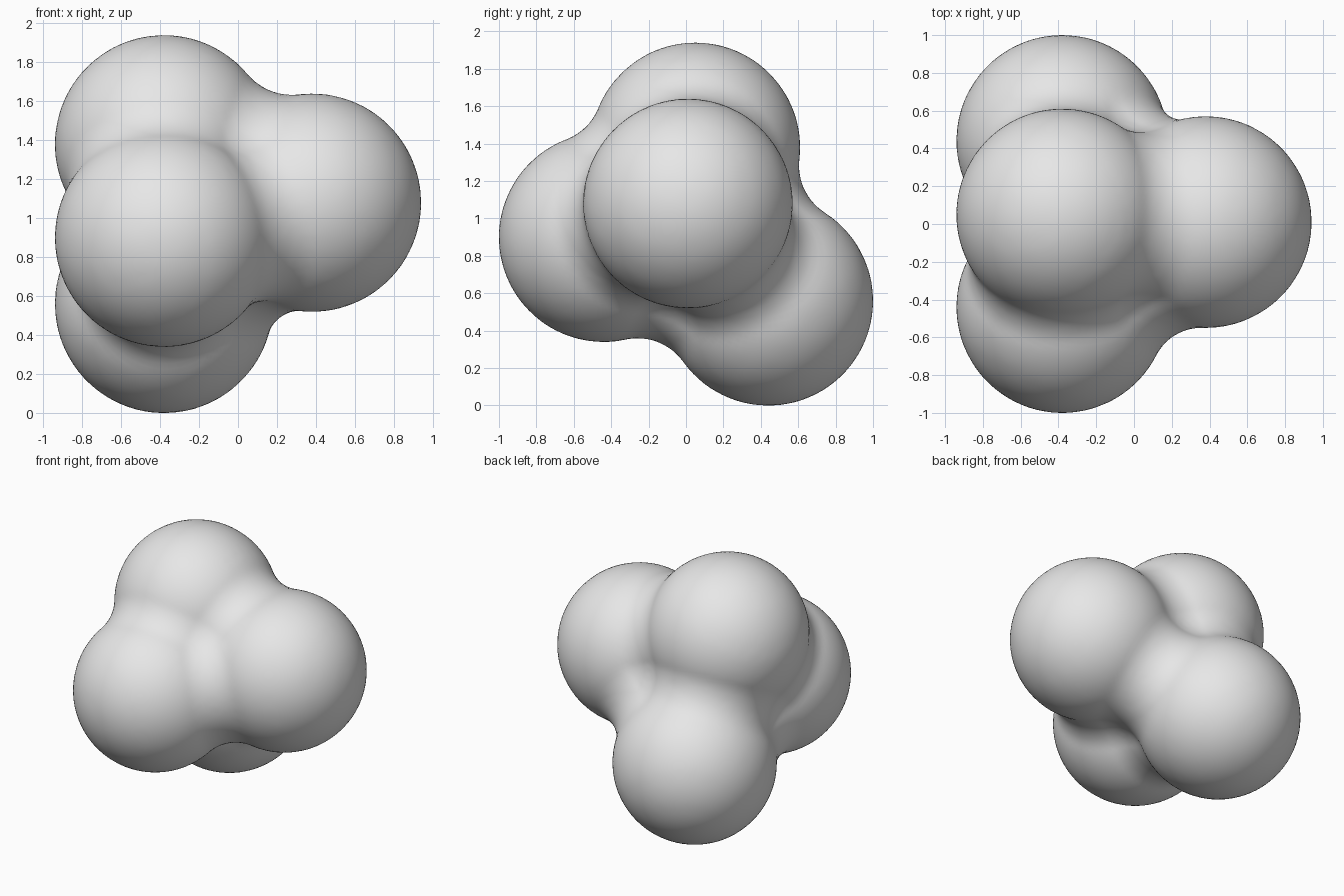
import bpy, bmesh, math
from mathutils import Vector
from mathutils.kdtree import KDTree

if "Cube" in bpy.data.objects:
    bpy.data.objects.remove(bpy.data.objects["Cube"])

R = 0.56      # lobe radius
FILLET = 0.3  # rolling-ball fillet between lobes
BIG = R + FILLET
LOBES = [Vector(c) for c in ((-0.38, 0.05, 1.38), (0.38, 0.01, 1.08),
                             (-0.38, -0.44, 0.90), (-0.38, 0.44, 0.56))]
CORE = sum(LOBES, Vector()) / 4


def unit_sphere(subdivisions):
    bm = bmesh.new()
    bmesh.ops.create_icosphere(bm, subdivisions=subdivisions, radius=1)
    return bm


def exposed(p):
    return all((p - c).length > BIG - 1e-4 for c in LOBES)


# Sample the skin of the enlarged lobes, and the circles where they meet
samples = []
ball = unit_sphere(6)
for c in LOBES:
    samples += [p for p in (c + v.co * BIG for v in ball.verts) if exposed(p)]
ball.free()
for i in range(4):
    for j in range(i):
        axis = LOBES[i] - LOBES[j]
        mid = (LOBES[i] + LOBES[j]) / 2
        rad = math.sqrt(BIG ** 2 - axis.length_squared / 4)
        u = axis.orthogonal().normalized()
        w = axis.normalized().cross(u)
        for k in range(720):
            a = math.tau * k / 720
            p = mid + (u * math.cos(a) + w * math.sin(a)) * rad
            if exposed(p):
                samples.append(p)

tree = KDTree(len(samples))
for i, p in enumerate(samples):
    tree.insert(p, i)
tree.balance()

# Push a sphere outward until it lies one fillet radius inside that skin
bm = unit_sphere(6)
for v in bm.verts:
    d = v.co.normalized()
    t = 0.0
    for _ in range(40):
        step = tree.find(CORE + d * t)[2] - FILLET
        if step < 0.0008:
            break
        t += step
    v.co = CORE + d * t
low = min(v.co.z for v in bm.verts)
bmesh.ops.translate(bm, verts=bm.verts, vec=(0, 0, -low))

mesh = bpy.data.meshes.new("four_lobed_body")
bm.to_mesh(mesh)
bm.free()
body = bpy.data.objects.new("four_lobed_body", mesh)
bpy.context.collection.objects.link(body)
mesh.shade_smooth()

# Single plain colour
grey = bpy.data.materials.new("plain grey")
grey.diffuse_color = (0.8, 0.8, 0.8, 1)
grey.use_nodes = True
grey.node_tree.nodes["Principled BSDF"].inputs["Base Color"].default_value = grey.diffuse_color
mesh.materials.append(grey)
